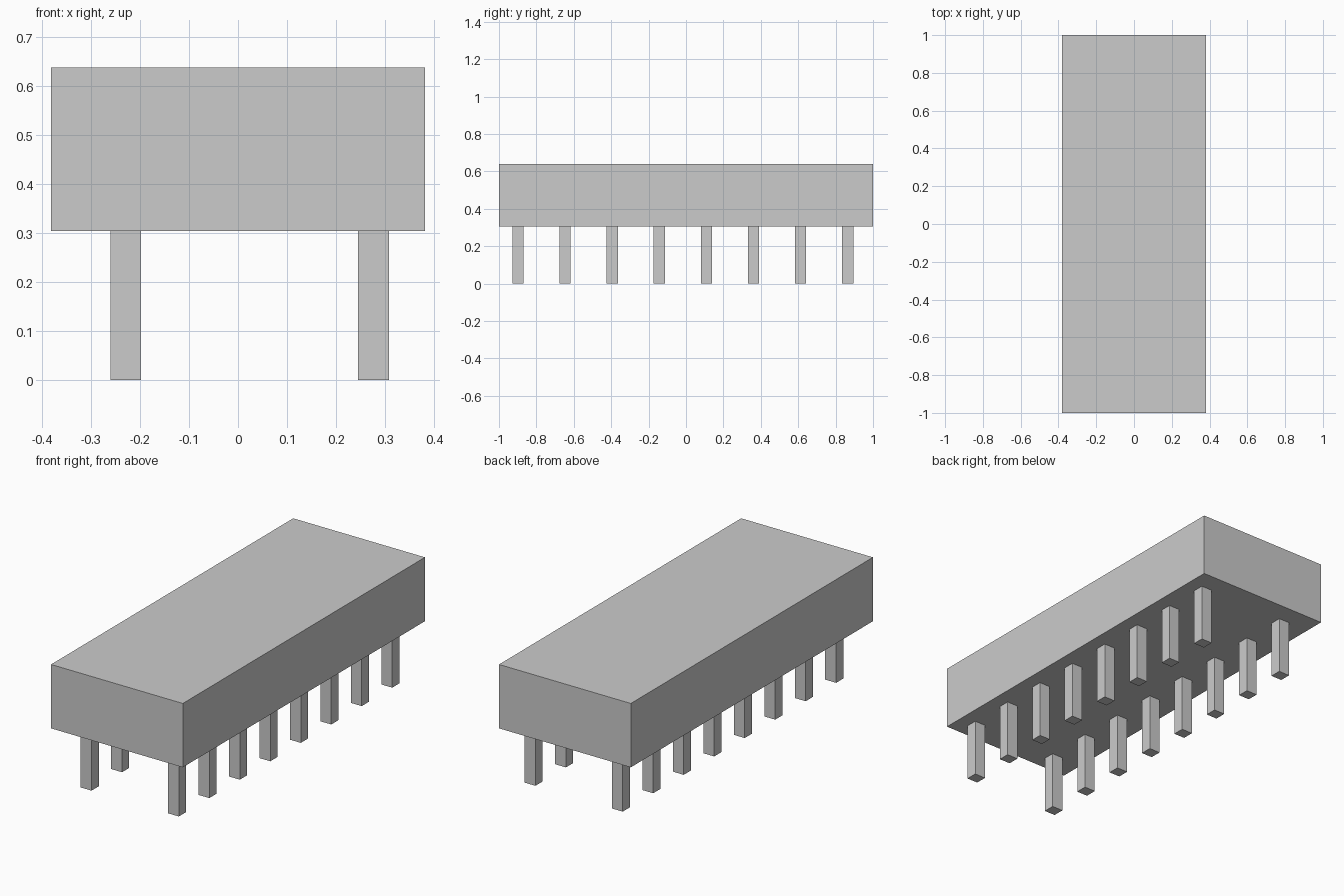
import bpy

if "Cube" in bpy.data.objects:
    bpy.data.objects.remove(bpy.data.objects["Cube"])

BODY_BOTTOM, BODY_TOP = 0.304, 0.638
PIN_COUNT, PIN_PITCH, FIRST_PIN_Y = 8, 0.2518, -0.898


def box(name, lo, hi):
    """Axis-aligned box between two corners."""
    centre = [(a + b) / 2 for a, b in zip(lo, hi)]
    bpy.ops.mesh.primitive_cube_add(size=1, location=centre)
    obj = bpy.context.object
    obj.name = name
    obj.scale = [b - a for a, b in zip(lo, hi)]
    bpy.ops.object.transform_apply(location=False, rotation=False, scale=True)
    return obj


# Solid chip body
box("body", (-0.381, -1, BODY_BOTTOM), (0.381, 1, BODY_TOP))

# Two rows of square pins under the body, slightly off centre
for side, x in (("left", -0.229), ("right", 0.276)):
    for i in range(PIN_COUNT):
        y = FIRST_PIN_Y + i * PIN_PITCH
        box(f"{side}_pin_{i + 1}",
            (x - 0.0315, y - 0.03, 0), (x + 0.0315, y + 0.03, BODY_BOTTOM))
